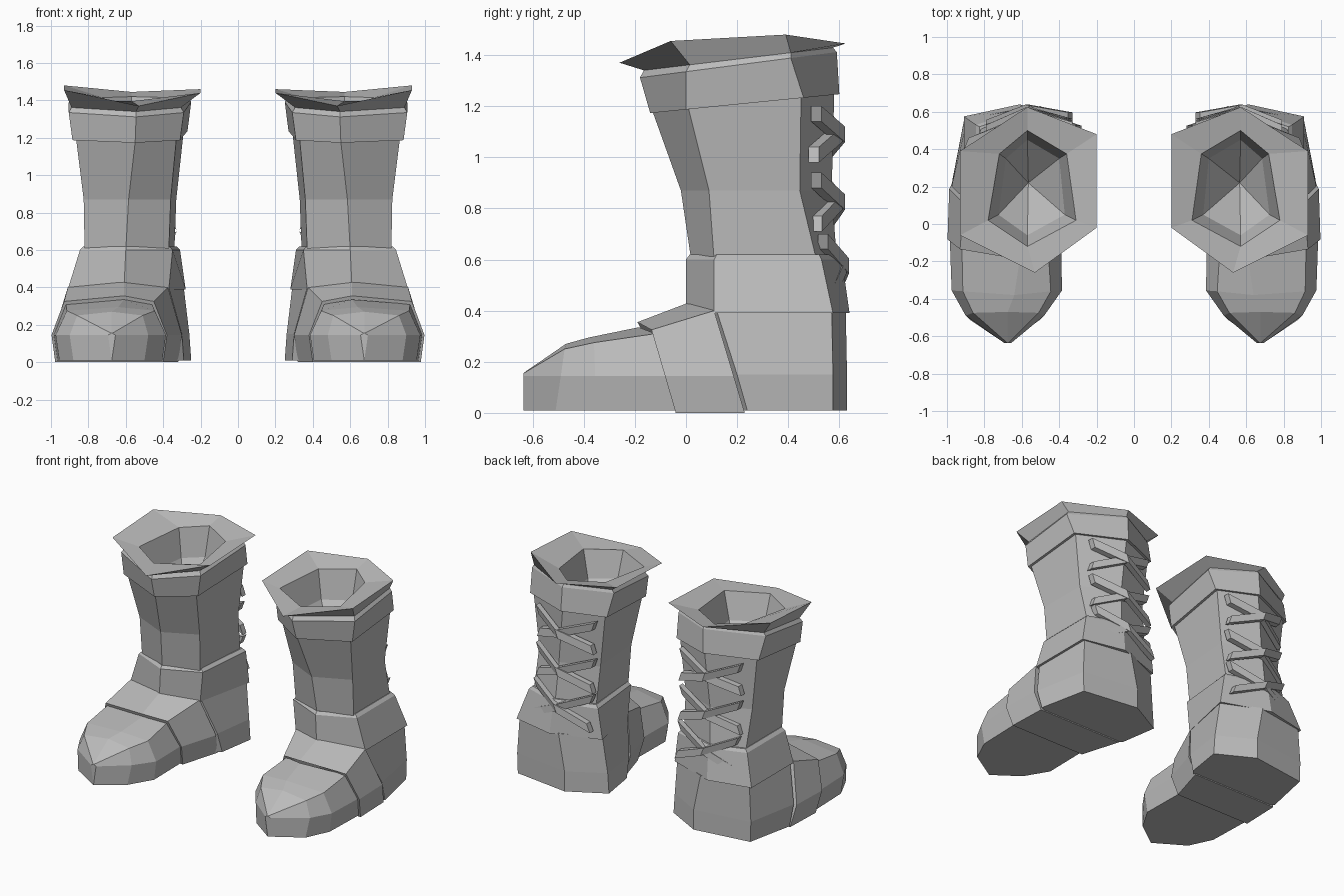
import bpy
import bmesh
from mathutils import Vector

cube = bpy.data.objects.get("Cube")
if cube:
    bpy.data.objects.remove(cube, do_unlink=True)

grey = bpy.data.materials.new("boot grey")
grey.use_nodes = True
COLOUR = (0.5, 0.5, 0.5, 1)
grey.diffuse_color = COLOUR
grey.node_tree.nodes["Principled BSDF"].inputs["Base Color"].default_value = COLOUR


def finish(name, bm):
    """Turn a bmesh into an object mirrored to make the second boot."""
    bmesh.ops.remove_doubles(bm, verts=bm.verts, dist=.0001)
    bmesh.ops.recalc_face_normals(bm, faces=bm.faces)
    mesh = bpy.data.meshes.new(name)
    bm.to_mesh(mesh)
    bm.free()
    mesh.materials.append(grey)
    obj = bpy.data.objects.new(name, mesh)
    bpy.context.collection.objects.link(obj)
    mirror = obj.modifiers.new("other_boot", 'MIRROR')
    mirror.use_mirror_merge = False


def add_loft(bm, rings, caps=True):
    """Skin closed rings of equal length, optionally capping both ends."""
    loops = [[bm.verts.new(p) for p in ring] for ring in rings]
    for a, b in zip(loops, loops[1:]):
        for i in range(len(a)):
            j = (i + 1) % len(a)
            bm.faces.new((a[i], a[j], b[j], b[i]))
    if caps:
        bm.faces.new(loops[0])
        bm.faces.new(loops[-1])


def loft(name, *rings, caps=True):
    bm = bmesh.new()
    add_loft(bm, rings, caps)
    finish(name, bm)


def hexa(inner, outer, mid, front, side, corner, back, z,
         tilt=0, taper=0, inset=.04, skew=0):
    """Six-sided horizontal ring: pointed front and back, two corners a side."""
    points = [(mid, front), (outer, side), (outer - taper, corner),
              (mid, back), (inner, corner + skew), (inner + inset, side)]
    return [(x, y, z + tilt * y) for x, y in points]


def section(inner, outer, low_y, s_in, s_out, s_y, s_z, top_x, top_y, top_z,
            base=.01, waist=.145):
    """Upright foot section: base, waist, shoulders and top ridge."""
    waist_y = low_y + (s_y - low_y) * waist / s_z
    return [(inner + .02, low_y, base), (inner, waist_y, waist), (s_in, s_y, s_z),
            (top_x, top_y, top_z), (s_out, s_y, s_z), (outer, waist_y, waist),
            (outer - .02, low_y, base)]


# Foot: toe cap and overlapping instep
loft("toe_cap",
     section(.655, .695, -.635, .672, .678, -.635, .155, .675, -.636, .156),
     section(.48, .9, -.51, .51, .86, -.475, .25, .675, -.47, .27),
     section(.385, .975, -.35, .445, .915, -.36, .275, .64, -.38, .295),
     section(.39, .985, -.03, .46, .92, -.12, .31, .61, -.185, .335))

loft("instep",
     section(.38, .997, -.04, .45, .93, -.135, .325, .61, -.19, .355, base=0),
     section(.3, .988, .23, .375, .91, .11, .4, .61, .02, .435, base=0))

# Heel and ankle
loft("heel",
     hexa(.25, .97, .5, .05, .24, .575, .63, .01, taper=.07, skew=-.08),
     hexa(.26, .975, .5, .04, .2, .575, .63, .15, taper=.07, skew=-.08),
     hexa(.29, .89, .55, .03, .12, .57, .625, .4, inset=.08, skew=-.06))

loft("ankle_band",
     hexa(.28, .91, .61, 0, .11, .575, .64, .39, inset=.09, skew=-.05),
     hexa(.31, .845, .6, 0, .11, .53, .61, .6),
     hexa(.33, .825, .6, .015, .12, .52, .6, .62))

# Shaft and its upper cuff, both open so the boot is hollow
shaft_top = hexa(.29, .865, .55, -.13, .01, .45, .58, 1.19, tilt=.1, skew=.03)
loft("shaft",
     hexa(.34, .82, .6, .02, .11, .51, .59, .6, inset=.03),
     hexa(.33, .825, .585, -.02, .09, .445, .57, .87, inset=.03, skew=.03),
     shaft_top, caps=False)

cuff_edge = hexa(.265, .89, .545, -.165, .015, .41, .575, 1.36, tilt=.12, skew=.03)
loft("cuff",
     shaft_top,
     hexa(.27, .885, .55, -.14, 0, .46, .6, 1.187, tilt=.1, skew=.03),
     hexa(.25, .905, .545, -.18, 0, .41, .59, 1.335, tilt=.13, skew=.03),
     cuff_edge, caps=False)

# Flared collar folding over into a lip and a deep opening
rim = [(.53, -.26, 1.37), (.93, -.06, 1.455), (.93, .39, 1.48),
       (.57, .625, 1.445), (.2, .48, 1.46), (.2, -.02, 1.44)]
loft("collar",
     cuff_edge,
     rim,
     hexa(.36, .78, .57, -.12, .02, .375, .5, 1.4, tilt=.04,
          taper=.06, inset=-.05),
     hexa(.4, .725, .57, -.06, .05, .35, .45, 1.22, taper=.04, inset=-.03),
     [(.565, .22, .98)] * 6, caps=False)

# Crossed laces wrapped over the back ridge
bm = bmesh.new()
for low, high in ((.48, .67), (.74, .91), (1.01, 1.17)):
    for z_out, z_in, lift in ((low, high, 0), (high, low, .01)):
        across = Vector((z_out - z_in, 0, .46)).normalized() * .032
        out = Vector((0, .02, 0))
        rings = []
        for x, y, z, drop in ((.78, .5, z_out, .2),
                              (.57, .592, (z_out + z_in) / 2, .07),
                              (.34, .525, z_in, .13)):
            c = Vector((x, y + lift + max(0, .8 - z) * drop, z))
            rings.append([c + across + out, c - across + out,
                          c - across - out, c + across - out])
        add_loft(bm, rings)
finish("laces", bm)
